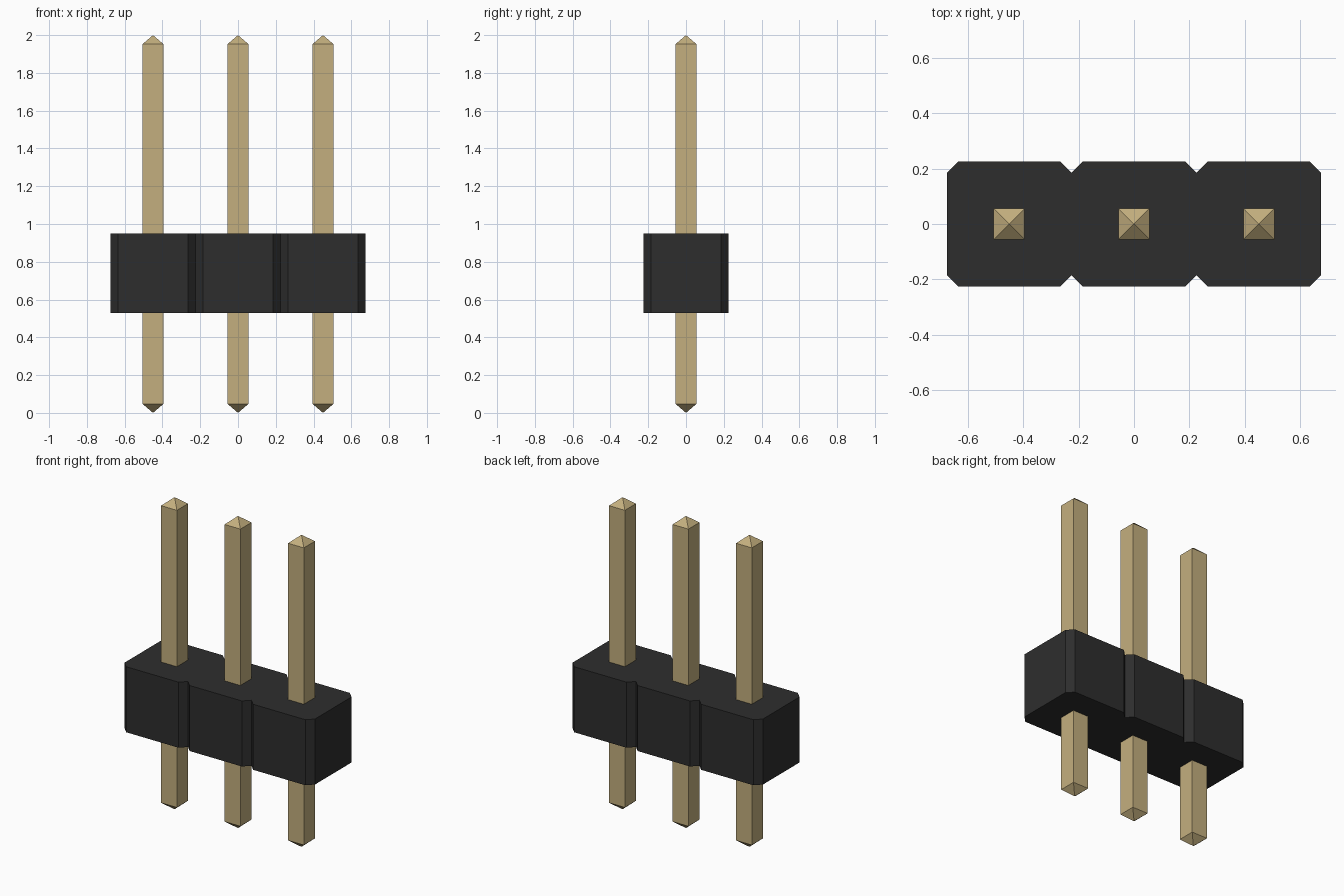
import bpy
import bmesh

if "Cube" in bpy.data.objects:
    bpy.data.objects.remove(bpy.data.objects["Cube"], do_unlink=True)

PITCH = 0.45
PIN_COUNT = 3
HALF = PITCH / 2
CHAMFER = 0.04
HOUSING_BOTTOM, HOUSING_TOP = 0.53, 0.95
PIN_HALF = 0.056
TIP = 0.048
PIN_HEIGHT = 2.0


def make_material(name, rgb):
    mat = bpy.data.materials.new(name)
    mat.use_nodes = True
    mat.diffuse_color = (*rgb, 1)
    bsdf = next(n for n in mat.node_tree.nodes if n.type == 'BSDF_PRINCIPLED')
    bsdf.inputs["Base Color"].default_value = (*rgb, 1)
    return mat


def add_object(name, bm, mat):
    bmesh.ops.recalc_face_normals(bm, faces=bm.faces)
    mesh = bpy.data.meshes.new(name)
    bm.to_mesh(mesh)
    bm.free()
    mesh.materials.append(mat)
    obj = bpy.data.objects.new(name, mesh)
    bpy.context.collection.objects.link(obj)
    return obj


black = make_material("black plastic", (0.027, 0.027, 0.027))
gold = make_material("gold metal", (0.55, 0.43, 0.21))
centres = [(i - (PIN_COUNT - 1) / 2) * PITCH for i in range(PIN_COUNT)]

# Housing: chamfered cells in one outline, with V notches between neighbours
front = []
for cx in centres:
    front += [(cx - HALF, -HALF + CHAMFER), (cx - HALF + CHAMFER, -HALF),
              (cx + HALF - CHAMFER, -HALF)]
front.append((centres[-1] + HALF, -HALF + CHAMFER))
outline = front + [(-x, -y) for x, y in front]

bm = bmesh.new()
base = bm.faces.new([bm.verts.new((x, y, HOUSING_BOTTOM)) for x, y in outline])
extruded = bmesh.ops.extrude_face_region(bm, geom=[base], use_keep_orig=True)
top_verts = [g for g in extruded["geom"] if isinstance(g, bmesh.types.BMVert)]
bmesh.ops.translate(bm, verts=top_verts, vec=(0, 0, HOUSING_TOP - HOUSING_BOTTOM))
add_object("housing", bm, black)


# Pins: square bars with a pyramid point at each end
def make_pin(name, cx):
    bm = bmesh.new()
    corners = [(-1, -1), (1, -1), (1, 1), (-1, 1)]
    rings = [[bm.verts.new((x * PIN_HALF, y * PIN_HALF, z)) for x, y in corners]
             for z in (TIP, PIN_HEIGHT - TIP)]
    points = [bm.verts.new((0, 0, z)) for z in (0, PIN_HEIGHT)]
    for i in range(4):
        j = (i + 1) % 4
        bm.faces.new((rings[0][i], rings[0][j], rings[1][j], rings[1][i]))
        for ring, point in zip(rings, points):
            bm.faces.new((ring[i], ring[j], point))
    add_object(name, bm, gold).location.x = cx


for name, cx in zip(("right_pin", "middle_pin", "left_pin"), centres):
    make_pin(name, cx)
